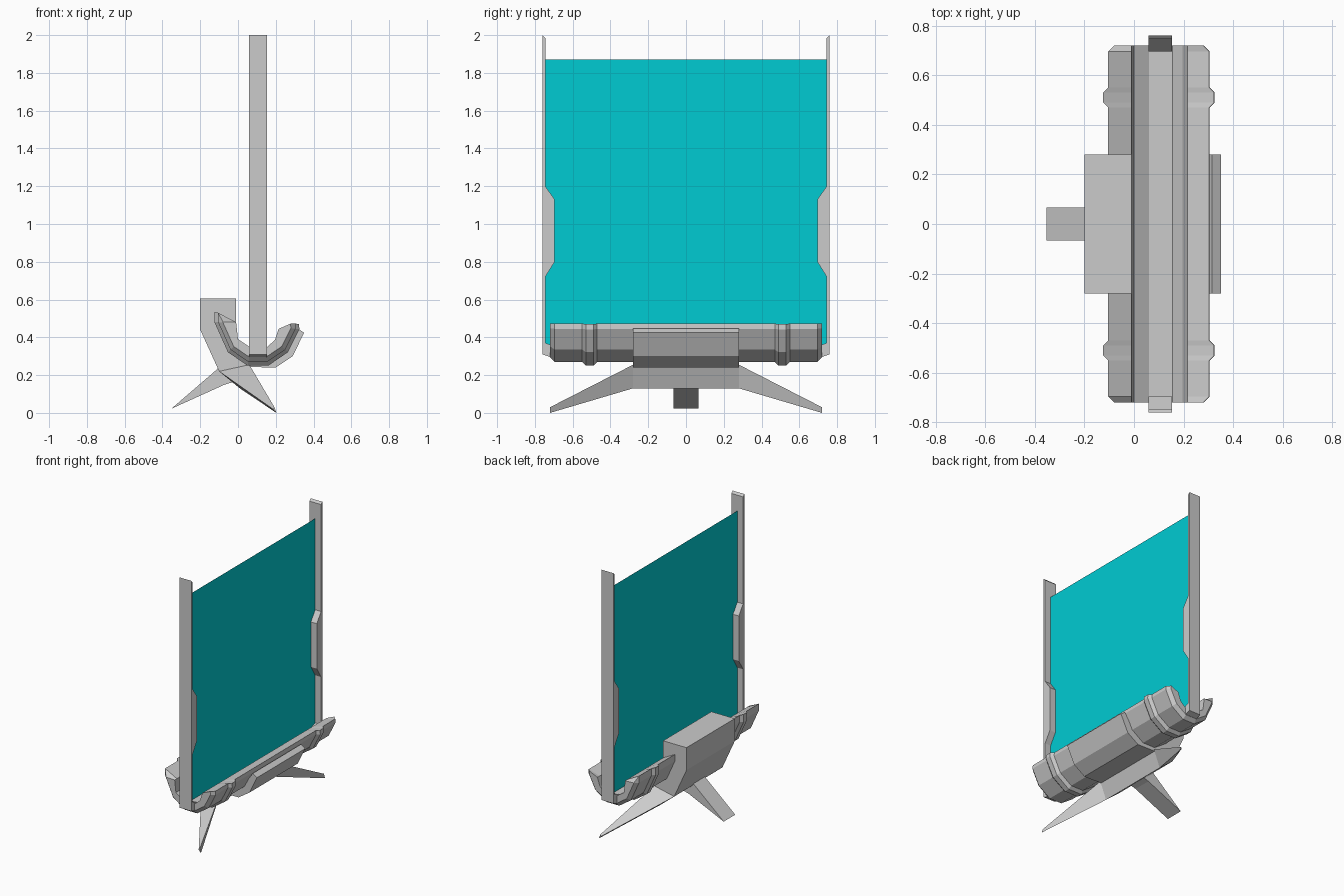
import bpy, bmesh

if "Cube" in bpy.data.objects:
    bpy.data.objects.remove(bpy.data.objects["Cube"])


def make_object(name, verts, faces):
    mesh = bpy.data.meshes.new(name)
    bm = bmesh.new()
    vs = [bm.verts.new(v) for v in verts]
    for f in faces:
        bm.faces.new([vs[i] for i in f])
    if len(faces) > 1:
        bmesh.ops.recalc_face_normals(bm, faces=bm.faces)
    bm.to_mesh(mesh)
    bm.free()
    obj = bpy.data.objects.new(name, mesh)
    bpy.context.collection.objects.link(obj)
    return obj


def loft(name, sections):
    """Join equal-length closed 3D sections and cap both ends."""
    n = len(sections[0])
    verts = [p for s in sections for p in s]
    faces = [tuple(range(n)), tuple(range(len(verts) - n, len(verts)))]
    for s in range(len(sections) - 1):
        for i in range(n):
            j = (i + 1) % n
            faces.append((s * n + i, s * n + j, (s + 1) * n + j, (s + 1) * n + i))
    return make_object(name, verts, faces)


def at_y(profile, y):
    return [(x, y, z) for x, z in profile]


# Trough cradle: C-shaped section with chamfered ends and two raised bands
OUTER = [(-0.105, 0.53), (-0.105, 0.48), (-0.04, 0.335), (0.055, 0.27),
         (0.155, 0.27), (0.25, 0.335), (0.305, 0.445), (0.303, 0.472)]
INNER = [(0.215, 0.445), (0.195, 0.385), (0.155, 0.35), (0.06, 0.35),
         (0.0, 0.39), (-0.01, 0.48)]


def cradle_section(y, offset):
    k = 1 + offset / 0.205
    out = [(0.1 + (x - 0.1) * k, 0.475 + (z - 0.475) * k) for x, z in OUTER]
    if offset < 0:
        out = [(x, min(z, 0.482)) for x, z in out]
    return at_y(out + INNER, y)


half = [(0.47, 0), (0.49, 0.02), (0.53, 0.02), (0.55, 0), (0.695, 0), (0.72, -0.025)]
stations = [(-y, d) for y, d in reversed(half)] + half
loft("cradle", [cradle_section(y, d) for y, d in stations])

# Central bracket wrapping the cradle
BRACKET = [(-0.2, 0.605), (-0.2, 0.44), (-0.1, 0.22), (0.06, 0.243), (0.2, 0.24),
           (0.29, 0.3), (0.35, 0.425), (0.315, 0.447), (0.25, 0.35), (0.155, 0.29),
           (0.055, 0.29), (-0.03, 0.35), (-0.06, 0.48), (-0.01, 0.48), (-0.01, 0.605)]
loft("bracket", [at_y(BRACKET, y) for y in (-0.28, 0.28)])

# Front legs: one keel tapering to a tip on each side
KEEL = [(-0.1, 0.22), (0.01, 0.13), (0.06, 0.255)]
TIP = [(0.185, 0.02), (0.203, 0.0), (0.193, 0.03)]
loft("front_legs", [at_y(TIP, -0.72), at_y(KEEL, -0.28),
                    at_y(KEEL, 0.28), at_y(TIP, 0.72)])

# Rear leg wedge
REAR = [(-0.1, 0.24), (-0.02, 0.24), (-0.02, 0.165), (-0.07, 0.15), (-0.353, 0.022)]
loft("rear_leg", [at_y(REAR, y) for y in (-0.067, 0.067)])

# Side posts with a stepped inner edge
POST = [(0.76, 2.0), (0.76, 0.31), (0.70, 0.29), (0.70, 0.355), (0.745, 0.37),
        (0.745, 0.72), (0.695, 0.80), (0.695, 1.13), (0.745, 1.20), (0.745, 1.985)]
for name, side in (("front_post", -1), ("rear_post", 1)):
    loft(name, [[(x, side * y, z) for y, z in POST] for x in (0.058, 0.153)])

# Glowing screen panel
panel = make_object("screen_panel", [(0.105, -0.748, 0.34), (0.105, 0.748, 0.34),
                                     (0.105, 0.748, 1.87), (0.105, -0.748, 1.87)],
                    [(0, 1, 2, 3)])
mat = bpy.data.materials.new("cyan_screen")
mat.diffuse_color = (0.0, 0.6, 0.65, 1)
mat.use_nodes = True
mat.node_tree.nodes["Principled BSDF"].inputs["Base Color"].default_value = mat.diffuse_color
panel.data.materials.append(mat)
